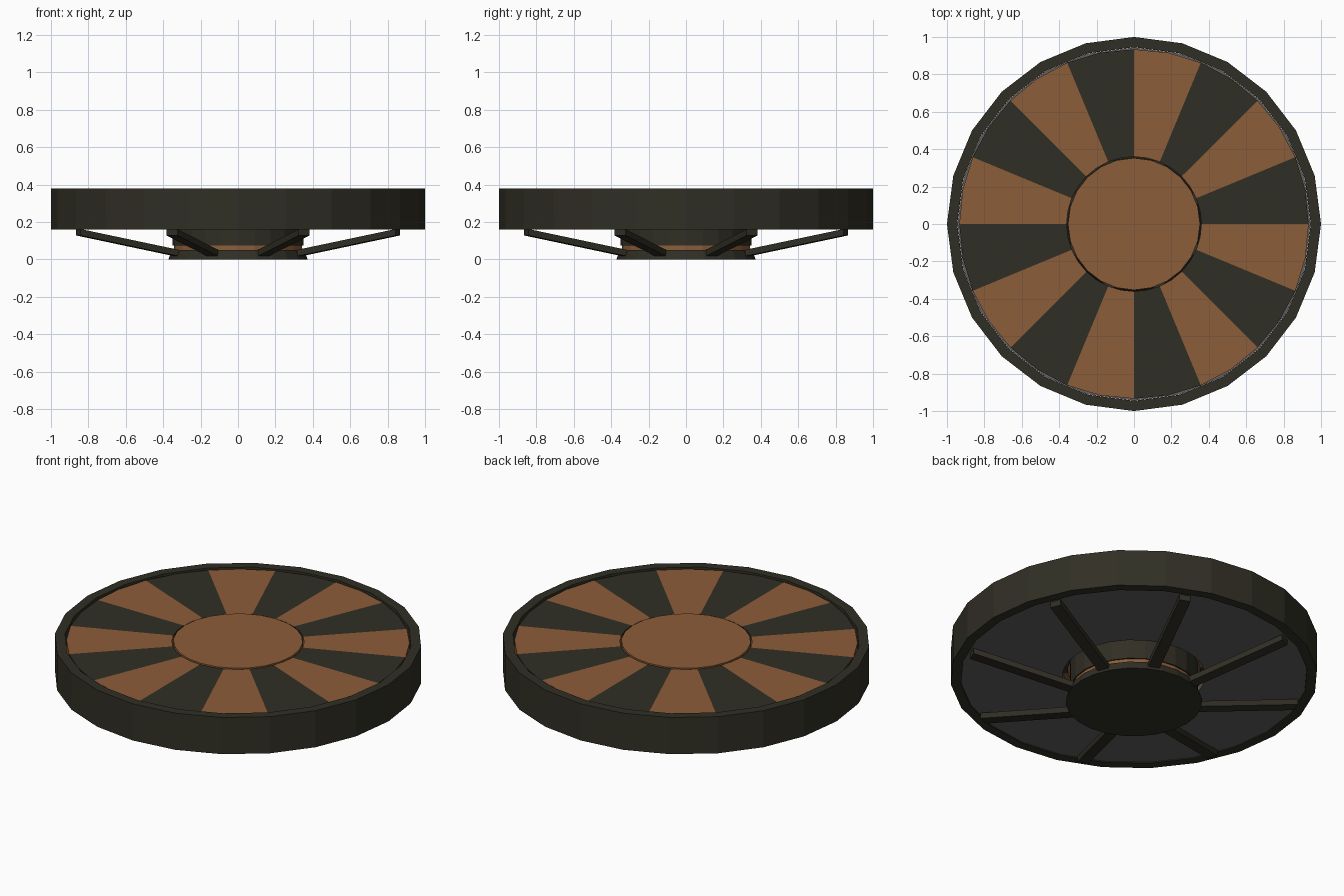
import bpy
import bmesh
from math import cos, sin, pi, radians
from mathutils import Matrix, Vector

cube = bpy.data.objects.get("Cube")
if cube:
    bpy.data.objects.remove(cube)


def material(name, color):
    mat = bpy.data.materials.new(name)
    mat.use_nodes = True
    mat.diffuse_color = (*color, 1)
    mat.node_tree.nodes["Principled BSDF"].inputs["Base Color"].default_value = (*color, 1)
    return mat


DARK = material("dark olive", (0.030, 0.028, 0.018))
BROWN = material("copper brown", (0.262, 0.109, 0.041))
GREY = material("warm grey", (0.127, 0.117, 0.120))


def finish(name, bm, mat):
    bmesh.ops.recalc_face_normals(bm, faces=bm.faces)
    mesh = bpy.data.meshes.new(name)
    bm.to_mesh(mesh)
    bm.free()
    mesh.materials.append(mat)
    obj = bpy.data.objects.new(name, mesh)
    bpy.context.collection.objects.link(obj)
    return obj


def sweep(name, profile, mat, sides=24, start=0.0, angle=2 * pi):
    """Turn a closed (radius, z) profile around z, capping partial turns."""
    bm = bmesh.new()
    full = angle > 6
    rings = []
    for i in range(sides if full else sides + 1):
        a = start + angle * i / sides
        rings.append([bm.verts.new((r * cos(a), r * sin(a), z)) for r, z in profile])
    n = len(profile)
    for i in range(sides):
        a, b = rings[i], rings[(i + 1) % len(rings)]
        for j in range(n):
            k = (j + 1) % n
            bm.faces.new((a[j], b[j], b[k], a[k]))
    if not full:
        bm.faces.new(rings[0])
        bm.faces.new(rings[-1])
    return finish(name, bm, mat)


def box_profile(r1, r2, z1, z2):
    return [(r1, z1), (r2, z1), (r2, z2), (r1, z2)]


def drum(name, r1, r2, z1, z2, mat, sides=24):
    """Solid tapered cylinder."""
    bm = bmesh.new()
    bmesh.ops.create_cone(bm, cap_ends=True, segments=sides, radius1=r1, radius2=r2,
                          depth=z2 - z1, matrix=Matrix.Translation((0, 0, (z1 + z2) / 2)))
    return finish(name, bm, mat)


# Outer rim and the underside plate
sweep("outer_rim", box_profile(0.945, 1.0, 0.16, 0.38), DARK)
sweep("underside_plate", box_profile(0.39, 0.944, 0.165, 0.20), GREY)

# Deck wedges in alternating colours
for i in range(16):
    sweep(f"deck_wedge_{i + 1}", box_profile(0.36, 0.934, 0.20, 0.372),
          BROWN if i % 2 else DARK, 2, i * pi / 8, pi / 8)

# Central hub, banded from the foot to the top disc
drum("hub_foot", 0.372, 0.355, 0.0, 0.05, DARK)
drum("hub_band", 0.343, 0.343, 0.05, 0.075, BROWN)
drum("hub_body", 0.35, 0.35, 0.075, 0.30, DARK)
drum("top_disc", 0.353, 0.353, 0.30, 0.376, BROWN)

# Sloping support arms between the hub foot and the rim
for i in range(8):
    turn = Matrix.Rotation(radians(22.5 + 45 * i), 3, 'Z')
    bm = bmesh.new()
    ends = []
    for r, z in ((0.32, 0.01), (0.925, 0.128)):
        ends.append([bm.verts.new(turn @ Vector((r, y, z + h)))
                     for y, h in ((-0.032, 0), (0.032, 0), (0.032, 0.034), (-0.032, 0.034))])
    inner, outer = ends
    for j in range(4):
        k = (j + 1) % 4
        bm.faces.new((inner[j], inner[k], outer[k], outer[j]))
    bm.faces.new(inner)
    bm.faces.new(outer)
    finish(f"support_arm_{i + 1}", bm, DARK)
